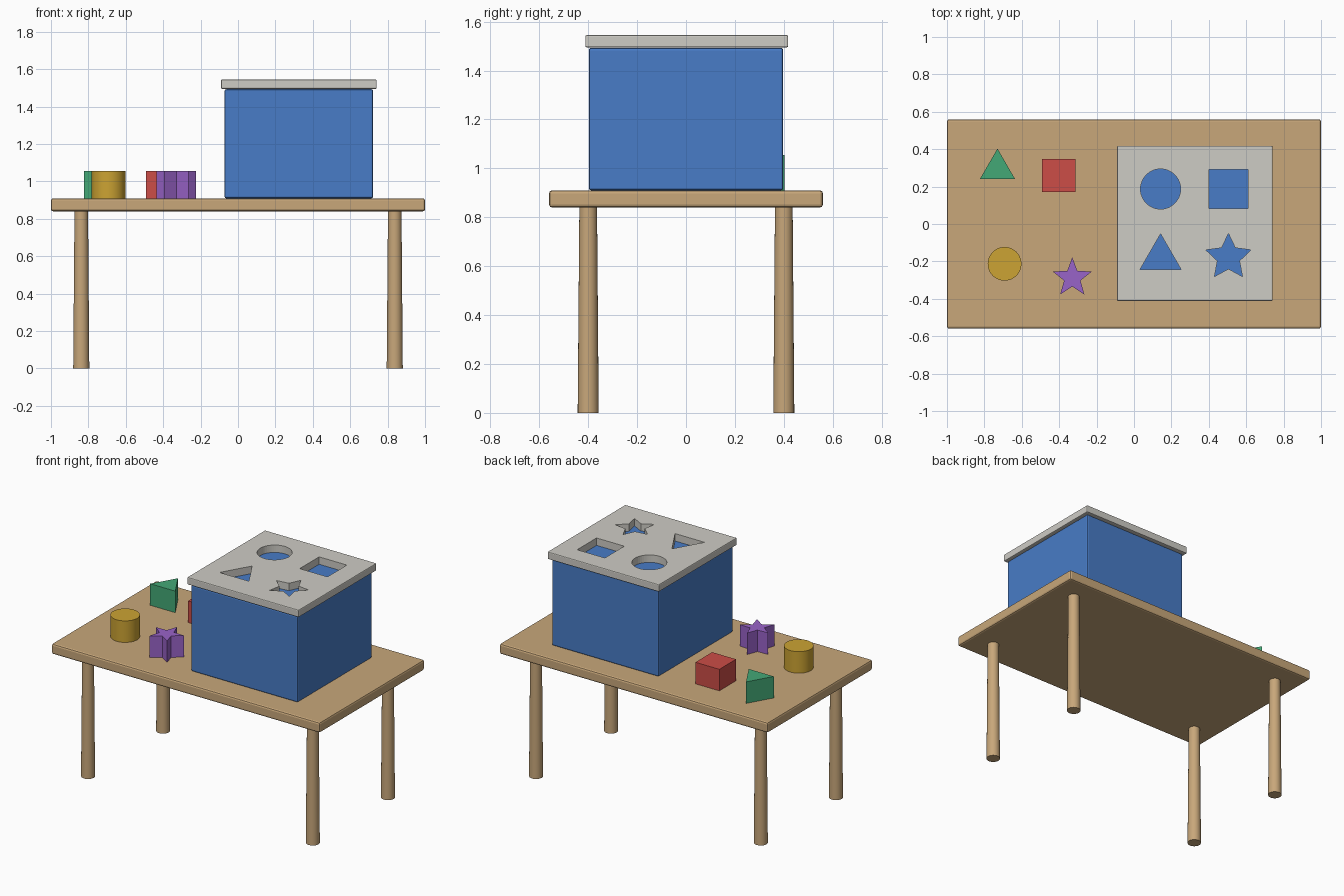
import bpy, bmesh, math
from math import sin, cos, pi

if "Cube" in bpy.data.objects:
    bpy.data.objects.remove(bpy.data.objects["Cube"])


def material(name, r, g, b):
    """Flat colour given as sRGB bytes, stored linear."""
    lin = [((c / 255 + 0.055) / 1.055) ** 2.4 for c in (r, g, b)]
    m = bpy.data.materials.new(name)
    m.diffuse_color = (*lin, 1)
    m.use_nodes = True
    m.node_tree.nodes["Principled BSDF"].inputs["Base Color"].default_value = m.diffuse_color
    return m


WOOD = material("wood", 200, 167, 122)
BLUE = material("blue", 72, 124, 199)
GREY = material("light grey", 206, 204, 197)
RED = material("red", 204, 77, 71)
GREEN = material("green", 68, 168, 118)
YELLOW = material("yellow", 204, 163, 51)
PURPLE = material("purple", 153, 99, 200)


def ring(n, radius, inner=None, start=pi / 2):
    """Regular polygon, or a star when an inner radius is given."""
    count = n * 2 if inner else n
    return [((inner if inner and i % 2 else radius) * cos(start + 2 * pi * i / count),
             (inner if inner and i % 2 else radius) * sin(start + 2 * pi * i / count))
            for i in range(count)]


def rect(w, d):
    return [(-w / 2, -d / 2), (w / 2, -d / 2), (w / 2, d / 2), (-w / 2, d / 2)]


def prism(name, outline, x, y, z0, z1, mat, top_scale=1.0, bevel=0, smooth=False):
    """Extrude an outline from z0 to z1, optionally tapered and bevelled."""
    bm = bmesh.new()
    low = [bm.verts.new((px, py, z0)) for px, py in outline]
    high = [bm.verts.new((px * top_scale, py * top_scale, z1)) for px, py in outline]
    bm.faces.new(low[::-1])
    bm.faces.new(high)
    n = len(outline)
    for i in range(n):
        j = (i + 1) % n
        bm.faces.new((low[i], low[j], high[j], high[i]))
    if bevel:
        bmesh.ops.bevel(bm, geom=bm.edges[:], offset=bevel, segments=2,
                        profile=0.5, affect='EDGES')
    bmesh.ops.recalc_face_normals(bm, faces=bm.faces[:])
    me = bpy.data.meshes.new(name)
    bm.to_mesh(me)
    bm.free()
    ob = bpy.data.objects.new(name, me)
    ob.location = (x, y, 0)
    bpy.context.collection.objects.link(ob)
    if mat:
        me.materials.append(mat)
    if smooth:
        bpy.ops.object.select_all(action='DESELECT')
        ob.select_set(True)
        bpy.context.view_layer.objects.active = ob
        bpy.ops.object.shade_smooth_by_angle(angle=math.radians(30))
    return ob


# Table
TOP = 0.91
prism("table_top", rect(2.0, 1.12), 0, 0, 0.84, TOP, WOOD, bevel=0.012)
for sx, side in ((-1, "left"), (1, "right")):
    for sy, end in ((-1, "front"), (1, "back")):
        prism(f"table_leg_{end}_{side}", ring(24, 0.043), sx * 0.838, sy * 0.40,
              0, 0.845, WOOD, top_scale=0.84, smooth=True)

# Sorting box and its lid
prism("sorting_box", rect(0.795, 0.795), 0.325, 0, TOP, 1.493, BLUE, bevel=0.01)
lid = prism("box_lid", rect(0.832, 0.83), 0.325, 0.003, 1.495, 1.545, GREY, bevel=0.006)

# Shaped holes through the lid
holes = [("circle", ring(48, 0.107), 0.142, 0.187),
         ("square", rect(0.207, 0.207), 0.505, 0.187),
         ("triangle", ring(3, 0.127), 0.142, -0.18),
         ("star", ring(5, 0.127, 0.062), 0.505, -0.178)]
for shape, outline, x, y in holes:
    cutter = prism(f"{shape}_hole_cutter", outline, x, y, 1.4, 1.65, None)
    cutter.hide_render = True
    cutter.hide_set(True)
    mod = lid.modifiers.new(f"{shape}_hole", 'BOOLEAN')
    mod.operation = 'DIFFERENCE'
    mod.solver = 'EXACT'
    mod.object = cutter

# Bake the holes and drop the cutters
bpy.context.view_layer.update()
cut = bpy.data.meshes.new_from_object(
    lid.evaluated_get(bpy.context.evaluated_depsgraph_get()))
lid.modifiers.clear()
lid.data = cut
cut.materials.clear()
cut.materials.append(GREY)
for p in cut.polygons:
    p.material_index = 0
for shape, *_ in holes:
    bpy.data.objects.remove(bpy.data.objects[f"{shape}_hole_cutter"])

# Loose blocks
B = 1.055
prism("triangle_block", ring(3, 0.108), -0.73, 0.295, TOP, B, GREEN)
prism("square_block", rect(0.178, 0.178), -0.403, 0.259, TOP, B, RED)
prism("round_block", ring(48, 0.09), -0.692, -0.213, TOP, B, YELLOW, smooth=True)
prism("star_block", ring(5, 0.11, 0.046), -0.33, -0.288, TOP, B, PURPLE)
